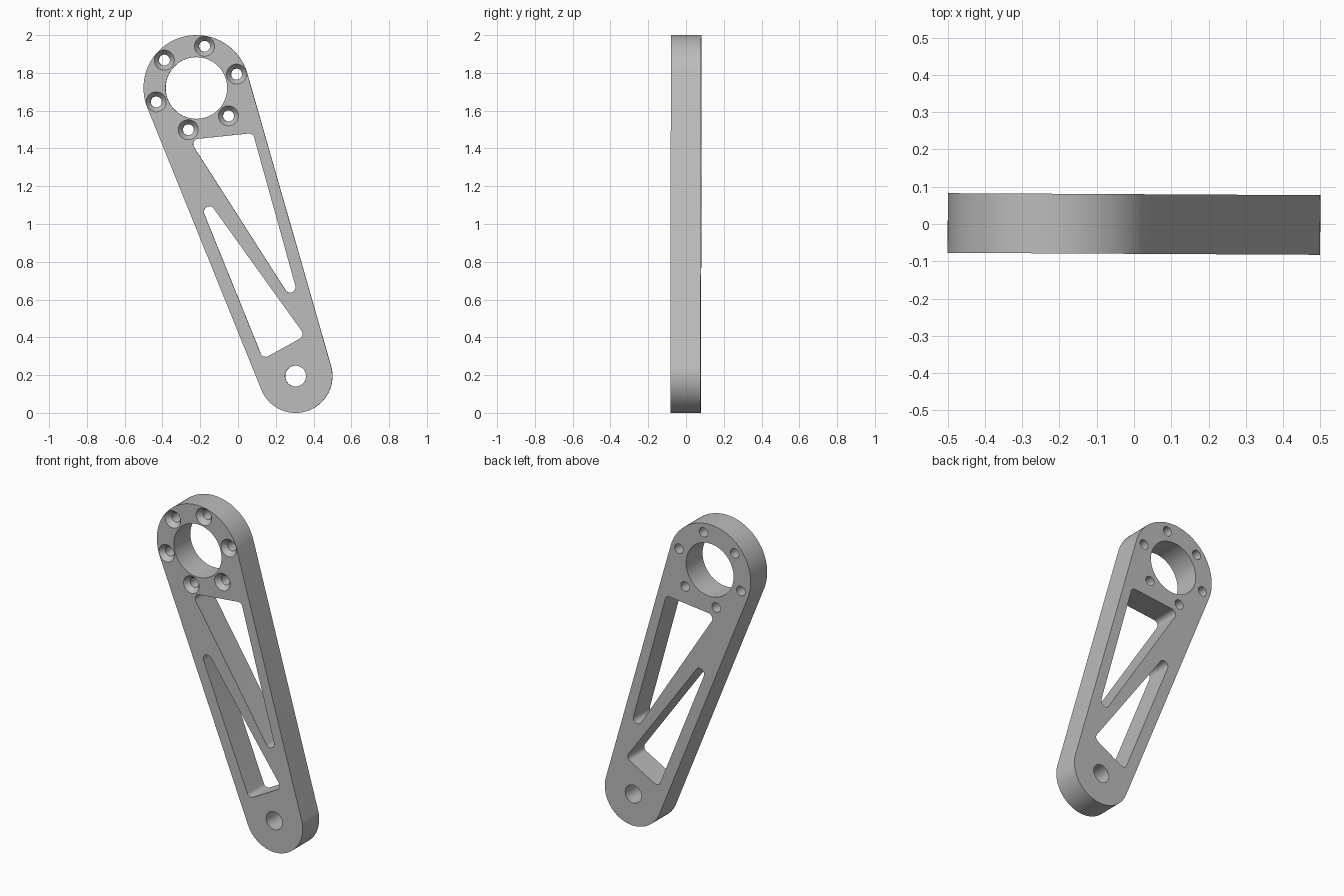
import bpy, bmesh, math
from mathutils import Vector

cube = bpy.data.objects.get("Cube")
if cube:
    bpy.data.objects.remove(cube, do_unlink=True)

HALF = 0.08            # half thickness of the plate
BIG = (-0.22, 1.72)    # centre of the wide end
SMALL = (0.305, 0.195) # centre of the narrow end


def circle(centre, radius, steps=64):
    return [(centre[0] + radius * math.cos(math.tau * i / steps),
             centre[1] + radius * math.sin(math.tau * i / steps)) for i in range(steps)]


def wrapped_outline(circles, steps=32):
    """Belt drawn tightly around circles (x, z, radius) listed anticlockwise."""
    count = len(circles)
    angles = []
    for i in range(count):
        ax, az, ar = circles[i]
        bx, bz, br = circles[(i + 1) % count]
        d = Vector((bx - ax, bz - az))
        s = (ar - br) / d.length
        u = d.normalized()
        n = u * s + Vector((u.y, -u.x)) * math.sqrt(1 - s * s)
        angles.append(math.atan2(n.y, n.x))
    points = []
    for i, (x, z, r) in enumerate(circles):
        start = angles[i - 1]
        sweep = (angles[i] - start) % math.tau
        for k in range(steps + 1):
            a = start + sweep * k / steps
            points.append((x + r * math.cos(a), z + r * math.sin(a)))
    return points


def add_solid(bm, rings):
    """Closed solid through matching outlines, each given as (points, y)."""
    loops = [[bm.verts.new((x, y, z)) for x, z in pts] for pts, y in rings]
    n = len(loops[0])
    bm.faces.new(loops[0])
    bm.faces.new(loops[-1][::-1])
    for a, b in zip(loops, loops[1:]):
        for i in range(n):
            j = (i + 1) % n
            bm.faces.new((a[i], b[i], b[j], a[j]))


def make_object(name, bm):
    bmesh.ops.recalc_face_normals(bm, faces=bm.faces)
    mesh = bpy.data.meshes.new(name)
    bm.to_mesh(mesh)
    bm.free()
    obj = bpy.data.objects.new(name, mesh)
    bpy.context.collection.objects.link(obj)
    return obj


def through(bm, points):
    add_solid(bm, [(points, -HALF - 0.05), (points, HALF + 0.05)])


# Tapered arm with two rounded ends
bm = bmesh.new()
outline = wrapped_outline([(*BIG, 0.28), (*SMALL, 0.195)], 64)
add_solid(bm, [(outline, -HALF), (outline, HALF)])
arm = make_object("lever_arm", bm)

# Bearing bore, pivot hole and the two triangular windows
bm = bmesh.new()
through(bm, circle(BIG, 0.163, 96))
through(bm, circle(SMALL, 0.055))
R = 0.029
through(bm, wrapped_outline([(-0.208, 1.422, R), (0.276, 0.666, R), (0.058, 1.45, R)], 12))
through(bm, wrapped_outline([(-0.152, 1.065, R), (0.147, 0.326, R), (0.313, 0.418, R)], 12))

# Six countersunk screw holes, open to the front
for i in range(6):
    a = math.radians(19 + 60 * i)
    c = (BIG[0] + 0.225 * math.cos(a), BIG[1] + 0.225 * math.sin(a))
    add_solid(bm, [(circle(c, 0.0563, 48), -HALF - 0.004),
                   (circle(c, 0.029, 48), -HALF + 0.03),
                   (circle(c, 0.029, 48), HALF + 0.05)])
cutter = make_object("hole_cutter", bm)
cutter.hide_render = True

# Cut the holes and discard the cutter
bpy.ops.object.select_all(action='DESELECT')
arm.select_set(True)
bpy.context.view_layer.objects.active = arm
cut = arm.modifiers.new("holes", 'BOOLEAN')
cut.operation = 'DIFFERENCE'
cut.solver = 'EXACT'
cut.object = cutter
bpy.ops.object.modifier_apply(modifier=cut.name)
bpy.data.objects.remove(cutter, do_unlink=True)

# Plain grey metal
grey = bpy.data.materials.new("grey_metal")
grey.use_nodes = True
grey.diffuse_color = (0.5, 0.5, 0.5, 1)
grey.node_tree.nodes["Principled BSDF"].inputs["Base Color"].default_value = (0.5, 0.5, 0.5, 1)
arm.data.materials.clear()
arm.data.materials.append(grey)

bpy.ops.object.shade_smooth_by_angle(angle=math.radians(30))
arm.rotation_euler.z = -0.0054
